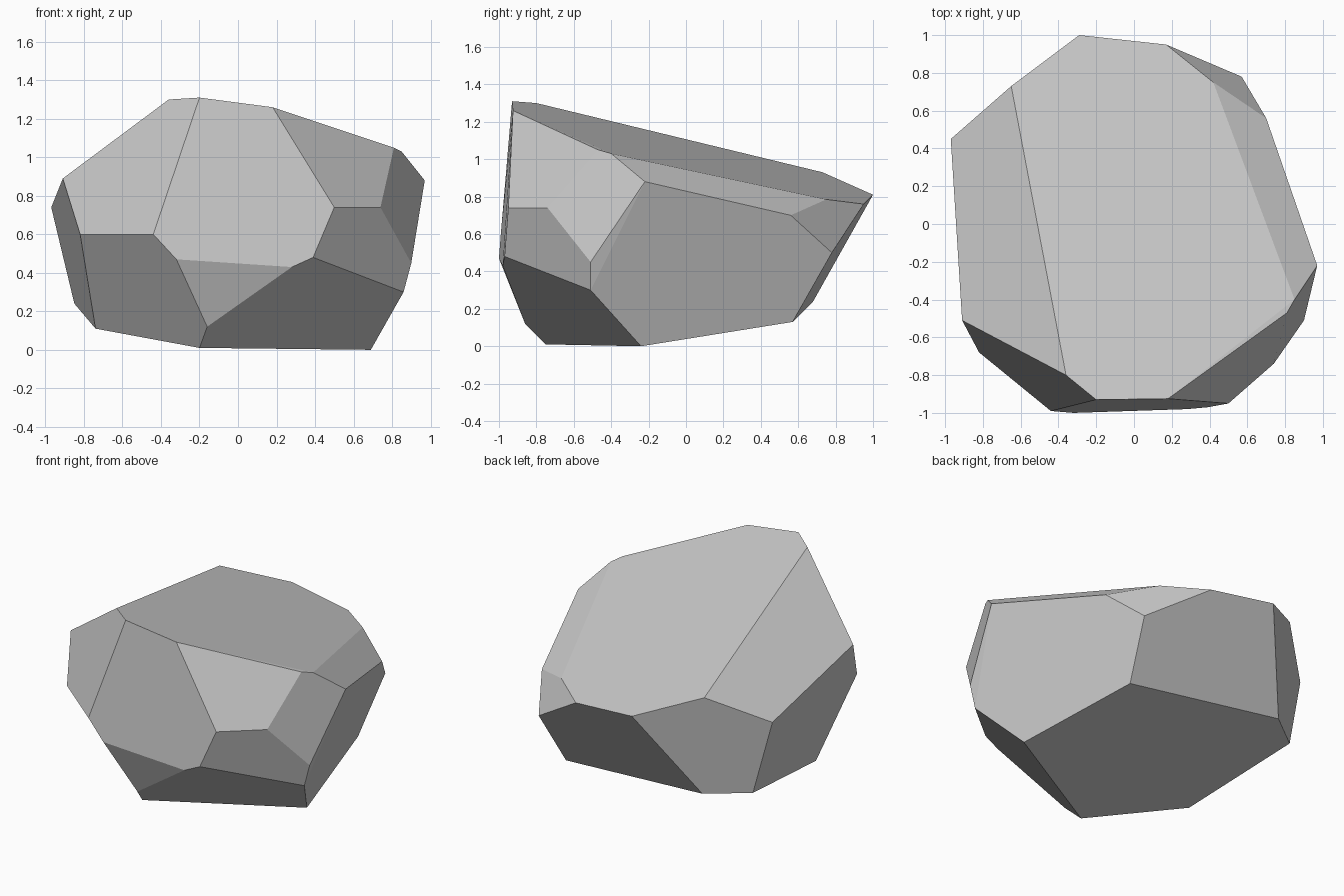
import bpy
import bmesh
from math import radians
from mathutils import Vector

default_cube = bpy.data.objects.get("Cube")
if default_cube:
    bpy.data.objects.remove(default_cube, do_unlink=True)

# Corner rings of the boulder, in hundredths of a unit
underside = [(69, -24, 0), (-20, -75, 1), (-74, -35, 11),
             (-85, 49, 24), (-60, 68, 24), (51, 57, 13)]
crown = [(-36, -80, 130), (-20, -93, 131), (18, -92.5, 126), (81, -47, 105),
         (85, -40, 103), (42, 75, 78.5), (17, 95, 76), (-29, 100, 81), (-65, 73, 93)]
front_chips = [(-82, -68, 60), (-44, -99, 60), (-32, -100, 47), (-16, -86, 12),
               (28, -98, 43), (39, -97, 48), (50, -95, 74), (74, -74, 74)]
side_chips = [(-97, 45, 74), (-91, -51, 89), (97, -22, 88), (90, -51, 45),
              (86, -51, 30), (70, 56, 70), (57, 78, 50)]


def make_material(name, colour):
    material = bpy.data.materials.new(name)
    material.use_nodes = True
    material.diffuse_color = colour
    shader = next(n for n in material.node_tree.nodes if n.type == "BSDF_PRINCIPLED")
    shader.inputs["Base Color"].default_value = colour
    return material


def make_faceted_solid(name, corners, material):
    """Wrap corners in a convex shell and merge the triangles into flat facets."""
    bm = bmesh.new()
    for corner in corners:
        bm.verts.new(Vector(corner) / 100)
    bmesh.ops.convex_hull(bm, input=bm.verts)
    bmesh.ops.dissolve_limit(bm, angle_limit=radians(4), verts=bm.verts, edges=bm.edges)
    bmesh.ops.recalc_face_normals(bm, faces=bm.faces)
    mesh = bpy.data.meshes.new(name)
    bm.to_mesh(mesh)
    bm.free()
    mesh.materials.append(material)
    solid = bpy.data.objects.new(name, mesh)
    bpy.context.collection.objects.link(solid)
    return solid


# Single chiselled boulder with flat facets
stone_grey = make_material("stone grey", (0.6, 0.6, 0.6, 1))
make_faceted_solid("boulder", underside + crown + front_chips + side_chips, stone_grey)
